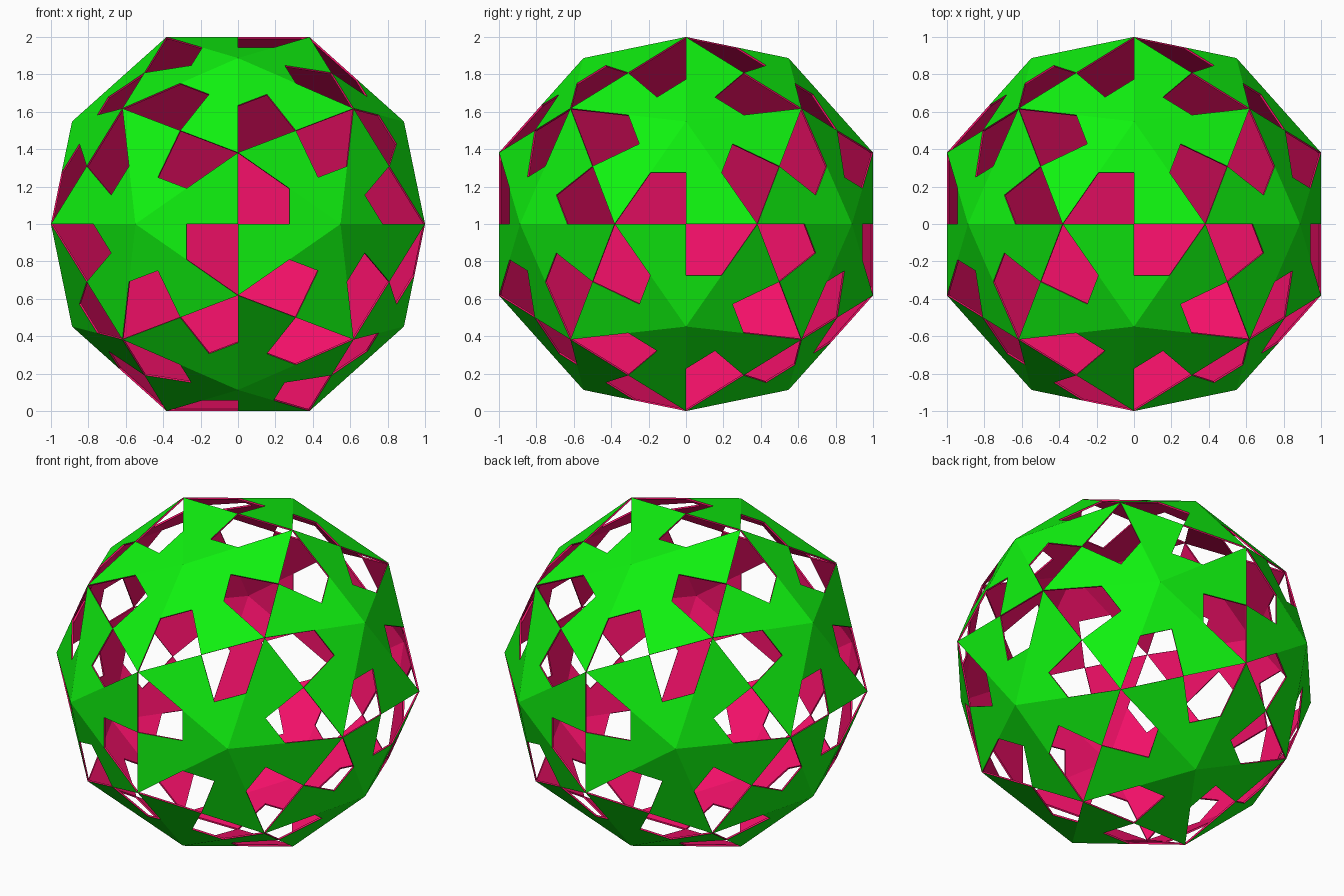
import bpy, bmesh
from math import atan2
from mathutils import Vector

if "Cube" in bpy.data.objects:
    bpy.data.objects.remove(bpy.data.objects["Cube"])

PHI = (1 + 5 ** 0.5) / 2
CENTRE = Vector((0, 0, 1))
INNER = 0.99          # inner skin scale, gives the thin panel thickness
SIGNS = (-1, 1)


def cyclic(a, b, c):
    return [Vector(p) for p in ((a, b, c), (c, a, b), (b, c, a))]


# Corners of a dodecahedron and the raised apex above each of its pentagons
corners = [Vector((x, y, z)) / PHI for x in SIGNS for y in SIGNS for z in SIGNS]
apexes = []
for s in SIGNS:
    for t in SIGNS:
        corners += cyclic(s / PHI ** 2, 0, t)
        apexes += cyclic(0, s * 0.5483, t * 0.8872)

bm = bmesh.new()


def panel(outline):
    """One thin separate panel: green outer face, magenta inner face and rim."""
    out = [bm.verts.new(p + CENTRE) for p in outline]
    inn = [bm.verts.new(p * INNER + CENTRE) for p in outline]
    bm.faces.new(out)
    bm.faces.new(inn[::-1]).material_index = 1
    for i in range(len(out)):
        j = (i + 1) % len(out)
        bm.faces.new((out[j], out[i], inn[i], inn[j])).material_index = 1


# Every triangle loses the quarter next to its left corner
for apex in apexes:
    n = apex.normalized()
    ring = sorted(corners, key=lambda c: (c - apex).length)[:5]
    u = (ring[0] - n * ring[0].dot(n)).normalized()
    w = n.cross(u)
    ring.sort(key=lambda c: atan2(c.dot(w), c.dot(u)))
    for i in range(5):
        left, right = ring[i], ring[(i + 1) % 5]
        base_mid = (left + right) / 2
        panel([apex, (apex + left) / 2, (base_mid + apex) / 2, base_mid, right])

mesh = bpy.data.meshes.new("openwork_ball")
bm.to_mesh(mesh)
bm.free()

# Green outside, magenta inside
for name, colour in (("green_outside", (0.005, 0.9, 0.005, 1)),
                     ("magenta_inside", (0.9, 0.005, 0.14, 1))):
    mat = bpy.data.materials.new(name)
    mat.diffuse_color = colour
    mat.use_nodes = True
    mat.node_tree.nodes["Principled BSDF"].inputs["Base Color"].default_value = mat.diffuse_color
    mesh.materials.append(mat)

ball = bpy.data.objects.new("openwork_ball", mesh)
bpy.context.collection.objects.link(ball)
